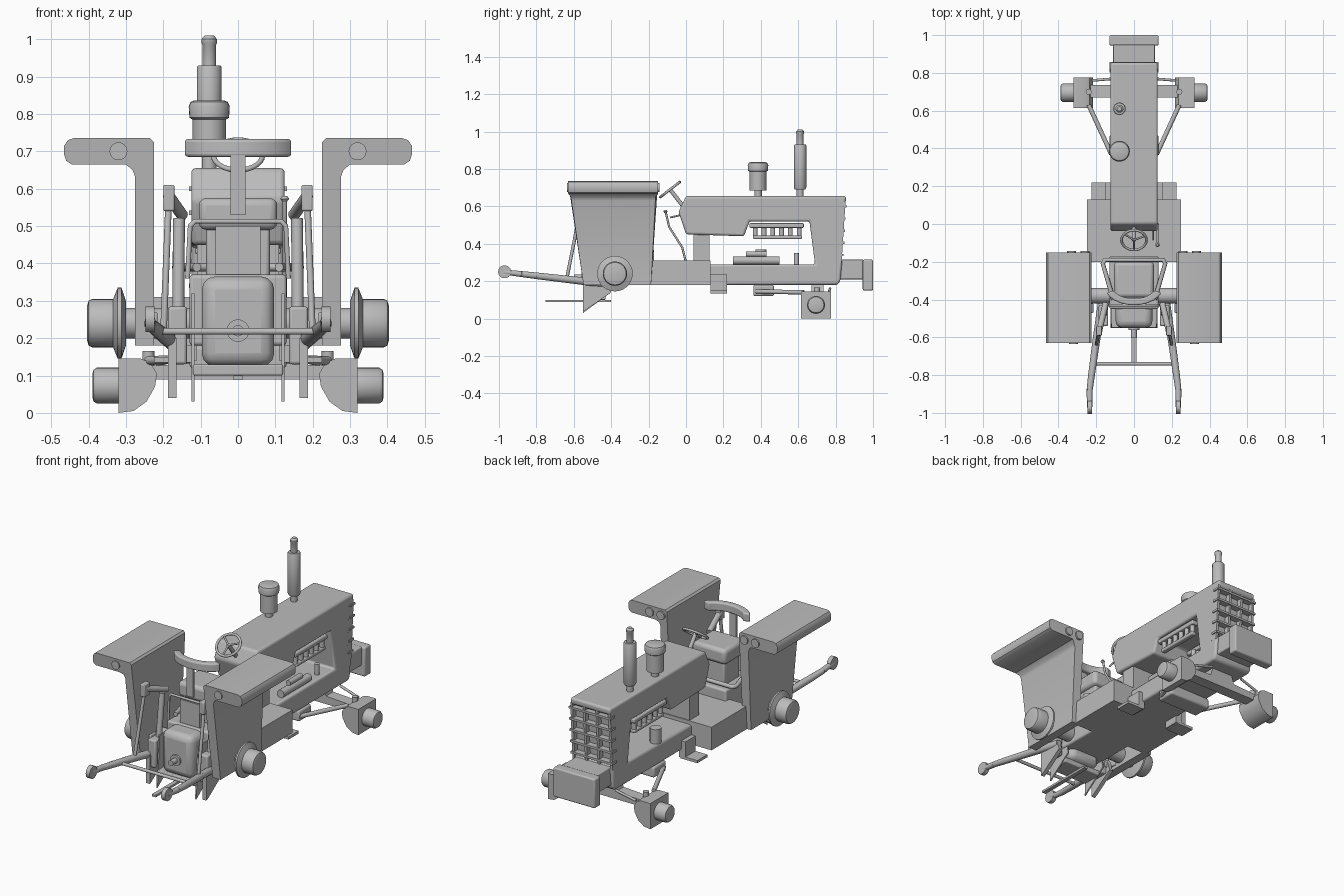
import bpy, bmesh, math
from mathutils import Vector

cube = bpy.data.objects.get("Cube")
if cube:
    bpy.data.objects.remove(cube, do_unlink=True)

grey = bpy.data.materials.new("plain_grey")
grey.use_nodes = True
grey.diffuse_color = (0.5, 0.5, 0.5, 1)
grey.node_tree.nodes["Principled BSDF"].inputs["Base Color"].default_value = (0.5, 0.5, 0.5, 1)


def finish(name, bm, bevel=0, segs=3):
    bmesh.ops.recalc_face_normals(bm, faces=bm.faces)
    me = bpy.data.meshes.new(name)
    bm.to_mesh(me)
    bm.free()
    me.materials.append(grey)
    ob = bpy.data.objects.new(name, me)
    bpy.context.collection.objects.link(ob)
    if bevel:
        m = ob.modifiers.new("soft_edges", 'BEVEL')
        m.width, m.segments, m.limit_method = bevel, segs, 'ANGLE'
    bpy.ops.object.select_all(action='DESELECT')
    ob.select_set(True)
    bpy.context.view_layer.objects.active = ob
    bpy.ops.object.shade_smooth_by_angle(angle=math.radians(35))
    return ob


def box(name, x, y, z, bevel=0):
    """Box from (min, max) ranges."""
    bm = bmesh.new()
    bmesh.ops.create_cube(bm, size=1)
    for v in bm.verts:
        v.co = [r[0] if c < 0 else r[1] for c, r in zip(v.co, (x, y, z))]
    return finish(name, bm, bevel)


def extrude(name, pts, axis, lo, hi, bevel=0, warp=None):
    """Extrude a closed profile along x (points are y,z) or y (points are x,z)."""
    bm = bmesh.new()
    put = (lambda p, d: (d, p[0], p[1])) if axis == 'x' else (lambda p, d: (p[0], d, p[1]))
    rings = [[bm.verts.new(put(p, d)) for p in pts] for d in (lo, hi)]
    for r in rings:
        bm.faces.new(r)
    for i in range(len(pts)):
        j = (i + 1) % len(pts)
        bm.faces.new((rings[0][i], rings[0][j], rings[1][j], rings[1][i]))
    if warp:
        for v in bm.verts:
            warp(v.co)
    return finish(name, bm, bevel)


def lathe(name, base, direction, profile, n=28):
    """Turn (distance, radius) pairs around an axis."""
    bm = bmesh.new()
    q = Vector(direction).to_track_quat('Z', 'Y')
    rings = [[bm.verts.new(Vector(base) + q @ Vector((r * math.cos(a), r * math.sin(a), d)))
              for a in (math.tau * i / n for i in range(n))] for d, r in profile]
    for a, b in zip(rings, rings[1:]):
        for i in range(n):
            j = (i + 1) % n
            bm.faces.new((a[i], a[j], b[j], b[i]))
    bm.faces.new(rings[0])
    bm.faces.new(rings[-1])
    return finish(name, bm)


def rod(name, a, b, r, r2=None):
    d = Vector(b) - Vector(a)
    return lathe(name, a, d, [(0, r), (d.length, r2 or r)], 14)


def pipe(name, pts, r, closed=False):
    cu = bpy.data.curves.new(name, 'CURVE')
    cu.dimensions, cu.bevel_depth, cu.bevel_resolution = '3D', r, 3
    cu.use_fill_caps = True
    sp = cu.splines.new('POLY')
    sp.points.add(len(pts) - 1)
    for p, c in zip(sp.points, pts):
        p.co = (*c, 1)
        p.radius = 1
    sp.use_cyclic_u = closed
    cu.materials.append(grey)
    ob = bpy.data.objects.new(name, cu)
    bpy.context.collection.objects.link(ob)


# Bonnet, open engine bay and lower frame as one C-shaped body
extrude("bonnet_and_frame", [
    (-.04, .57), (0, .45), (.31, .44), (.34, .52), (.66, .52), (.69, .29), (.10, .29), (.10, .18),
    (.81, .18), (.825, .2), (.835, .31), (.805, .33), (.825, .61), (.855, .62), (.855, .655),
    (0, .655)], 'x', -.125, .125, .012)
box("dash_column", (-.11, .11), (.04, .125), (.28, .47))

# Grille cells
for i in range(4):
    x = -.118 + i * .0787
    extrude(f"grille_upright_{i}", [(.79, .3), (.832, .3), (.853, .625), (.81, .625)], 'x', x - .007, x + .007)
for i in range(5):
    z = .34 + i * .065
    y = .835 + (z - .3) * .06
    box(f"grille_bar_{i}", (-.131, .131), (y - .035, y + .005), (z - .006, z + .006))

# Front weight and its carrier
box("weight_carrier", (-.11, .11), (.8, .95), (.21, .315), .006)
box("front_weight", (-.13, .13), (.945, 1), (.15, .315), .008)

# Engine parts in the open bay
for s, side in ((1, "left"), (-1, "right")):
    box(f"{side}_manifold", (s * .1 - .02, s * .1 + .02), (.34, .63), (.485, .51), .006)
    box(f"{side}_manifold_rail", (s * .1 - .015, s * .1 + .015), (.36, .62), (.425, .445), .006)
    for i in range(6):
        y = .37 + i * .047
        rod(f"{side}_port_{i}", (s * .1, y, .43), (s * .1, y, .5), .013)
rod("starter", (.09, .25, .31), (.09, .5, .31), .022)
rod("starter_coil", (.09, .32, .345), (.09, .43, .345), .015)
rod("oil_filler", (.08, .59, .28), (.08, .59, .35), .014)
rod("filter_can", (-.09, .4, .28), (-.09, .4, .37), .03)

# Exhaust stack and air cleaner
lathe("exhaust_stack", (-.077, .61, .64), (0, 0, 1), [
    (0, .018), (.05, .018), (.05, .028), (.06, .033), (.285, .033), (.29, .03), (.29, .018),
    (.345, .018), (.35, .021), (.36, .021), (.37, .012)])
lathe("air_cleaner", (-.077, .385, .64), (0, 0, 1), [
    (0, .02), (.045, .02), (.045, .045), (.145, .045), (.15, .053), (.18, .055), (.192, .05), (.196, .04)])

# Floor, rear housing and steps
box("floor_box", (-.25, .25), (-.2, .13), (.18, .31))
box("rear_housing", (-.13, .13), (-.45, -.17), (.18, .37), .01)
box("gearbox_cover", (-.097, .097), (-.55, -.4), (.125, .365), .035)
lathe("power_shaft", (0, -.54, .22), (0, -1, 0), [(0, .03), (.02, .03), (.02, .015), (.06, .015)])
for s, side in ((1, "left"), (-1, "right")):
    xs = sorted((s * .12, s * .225))
    box(f"{side}_step", xs, (.13, .22), (.135, .15))
    box(f"{side}_step_hanger", sorted((s * .11, s * .15)), (.13, .22), (.14, .235))

# Seat, backrest and rails
box("seat_base", (-.085, .085), (-.36, -.22), (.35, .5), .01)
box("seat_cushion", (-.105, .105), (-.39, -.2), (.49, .575), .02)
arc = [(math.radians(a)) for a in range(200, 341, 14)]
outer = [(.155 * math.cos(a), -.33 + .1 * math.sin(a)) for a in arc]
inner = [(.115 * math.cos(a), -.33 + .065 * math.sin(a)) for a in reversed(arc)]
bm = bmesh.new()
face = bm.faces.new([bm.verts.new((x, y, .685)) for x, y in outer + inner])
top = bmesh.ops.extrude_face_region(bm, geom=[face])["geom"]
bmesh.ops.translate(bm, verts=[v for v in top if isinstance(v, bmesh.types.BMVert)], vec=(0, 0, .048))
finish("backrest", bm, .008)
box("backrest_bracket", (-.02, .02), (-.43, -.415), (.53, .69))
pipe("seat_rail", [(-.11, -.4, .39), (-.165, -.21, .39), (-.155, -.19, .39), (.155, -.19, .39),
                   (.165, -.21, .39), (.11, -.4, .39)], .012)
pipe("rear_handle", [(-.135, -.43, .36), (-.128, -.43, .5), (-.115, -.43, .513), (.115, -.43, .513),
                     (.128, -.43, .5), (.135, -.43, .36)], .007)
box("rear_plate", (-.06, .06), (-.43, -.41), (.36, .5))

# Steering wheel, column and levers
hub, axis = Vector((0, -.085, .69)), Vector((0, -.61, .79))
q = axis.to_track_quat('Z', 'Y')
rim = [hub + q @ Vector((.066 * math.cos(t), .066 * math.sin(t), 0))
       for t in (math.tau * i / 28 for i in range(28))]
pipe("steering_rim", rim, .007, True)
for i in (2, 11, 21):
    rod(f"steering_spoke_{i}", hub, rim[i], .005)
rod("steering_column", hub, (0, .02, .555), .011)
pipe("gear_lever", [(.125, -.11, .575), (.125, -.09, .49), (.125, -.02, .38), (.125, 0, .3)], .006)
lathe("gear_knob", (.125, -.11, .565), (0, 0, 1), [(0, .006), (.008, .012), (.016, .006)], 12)
rod("hand_throttle", (.1, -.085, .54), (.1, .02, .565), .005)

# Mudguard section: tall wall with an outward flange and filleted corner
guard = [(.225, .18), (.275, .18), (.275, .63), (.282, .65), (.3, .665), (.445, .665), (.46, .675),
         (.465, .69), (.465, .715), (.455, .73), (.44, .735), (.235, .735), (.225, .725)]


def taper(co):
    t = max(0, min(1, (.67 - co.z) / .49))
    inset = 0 if co.z > .66 else .012
    co.y = (-.15 - inset - .025 * t) if co.y > 0 else (-.63 + inset + .07 * t)


for s, side in ((1, "left"), (-1, "right")):
    extrude(f"{side}_mudguard", [(s * x, z) for x, z in guard], 'y', -1, 1, 0, taper)
    for i, x in enumerate((.26, .33)):
        rod(f"{side}_work_light_{i}", (s * x, -.155, .7), (s * x, -.142, .7), .024)
    rod(f"{side}_tail_light", (s * .32, -.62, .7), (s * .32, -.636, .7), .024)

    # Rear axle and wheel hub
    rod(f"{side}_rear_axle", (s * .1, -.38, .24), (s * .32, -.38, .24), .042)
    lathe(f"{side}_rear_hub", (s * .3, -.38, .24), (s, 0, 0), [
        (0, .06), (.012, .095), (.022, .095), (.034, .065), (.09, .065), (.1, .06), (.104, .045)])

    # Front axle knuckle, hub and brace
    cup = [(.32, 0), (.28, .005), (.245, .03), (.222, .07), (.217, .105), (.235, .135), (.26, .145), (.32, .145)]
    extrude(f"{side}_knuckle", [(s * x, z) for x, z in cup], 'y', .615, .775)
    lathe(f"{side}_front_hub", (s * .31, .695, .073), (s, 0, 0), [
        (0, .048), (.068, .048), (.077, .042), (.08, .03)])
    rod(f"{side}_axle_brace", (s * .24, .63, .14), (s * .12, .37, .145), .012)
    rod(f"{side}_kingpin", (s * .24, .7, .08), (s * .24, .7, .165), .016)
    rod(f"{side}_steering_link", (s * .22, .76, .13), (s * .1, .77, .16), .007)

    # Lower hitch arm with eye end
    arm = [(.17, -.42), (.2, -.62), (.225, -.8), (.235, -.88), (.235, -.97)]
    for i, (a, b) in enumerate(zip(arm, arm[1:])):
        za, zb = (.185 - .115 * (p[1] + .42) if p[1] < 0 else 0 for p in (a, b))
        rod(f"{side}_lower_arm_{i}", (s * a[0], a[1], za), (s * b[0], b[1], zb), .022 - i * .002, .02 - i * .002)
    rod(f"{side}_arm_eye", (s * .223, -.97, .25), (s * .247, -.97, .25), .035)

    # Lift linkage and stabiliser fins
    rod(f"{side}_lift_arm", (s * .15, -.42, .53), (s * .185, -.57, .58), .016)
    box(f"{side}_lift_clevis", sorted((s * .17, s * .2)), (-.59, -.54), (.54, .61), .005)
    rod(f"{side}_lift_rod", (s * .185, -.565, .58), (s * .2, -.64, .2), .009)
    rod(f"{side}_lift_cylinder", (s * .16, -.48, .25), (s * .158, -.45, .52), .016)
    box(f"{side}_link_block", sorted((s * .137, s * .187)), (-.54, -.43), (.13, .285), .008)
    extrude(f"{side}_fin", [(-.55, .04), (-.53, .05), (-.4, .14), (-.42, .2), (-.55, .2)], 'x', s * .165, s * .188)
    extrude(f"{side}_inner_fin", [(-.55, .03), (-.4, .14), (-.43, .32), (-.53, .32)], 'x', s * .117, s * .125)
    box(f"{side}_arm_anchor", sorted((s * .215, s * .245)), (-.47, -.42), (.2, .27), .005)

# Hitch crossbar and drawbar
rod("hitch_crossbar", (-.225, -.74, .218), (.225, -.74, .218), .009)
box("drawbar", (-.012, .012), (-.75, -.4), (.088, .1))
box("drawbar_hanger", (-.12, .12), (-.55, -.43), (.1, .13), .005)

# Front axle beam and pivot
extrude("front_axle_beam", [(-.25, .09), (.25, .09), (.25, .125), (.08, .135), (.06, .2), (-.06, .2),
                            (-.08, .135), (-.25, .125)], 'y', .67, .735)
box("brace_pivot", (-.13, .13), (.36, .47), (.12, .18), .01)
